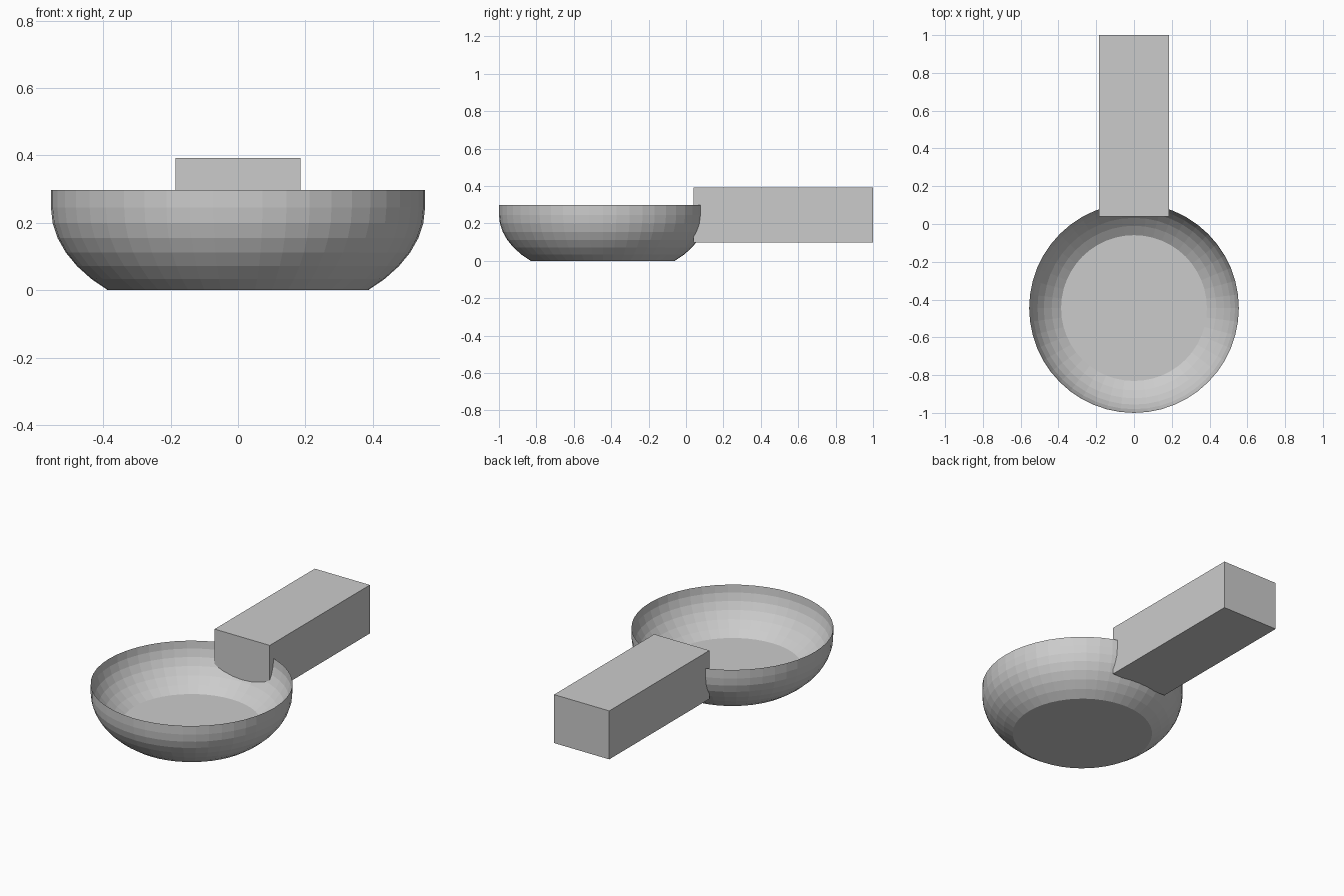
import bpy, bmesh, math

if "Cube" in bpy.data.objects:
    bpy.data.objects.remove(bpy.data.objects["Cube"])

def finish(name, bm):
    mesh = bpy.data.meshes.new(name)
    bmesh.ops.recalc_face_normals(bm, faces=bm.faces[:])
    bm.to_mesh(mesh)
    bm.free()
    obj = bpy.data.objects.new(name, mesh)
    bpy.context.collection.objects.link(obj)
    return obj

# Bowl: outer wall and raised inner wall share one squashed-sphere curve
SEG, ROWS = 48, 6
R, FLOOR_R, RIM_Z, THICK = 0.555, 0.386, 0.298, 0.053
max_angle = math.acos(FLOOR_R / R)
depth = (RIM_Z - THICK) / math.sin(max_angle)

def curve(rim_z):
    angles = [max_angle * i / ROWS for i in range(ROWS + 1)]
    return [(R * math.cos(a), rim_z - depth * math.sin(a)) for a in angles]

inner = curve(RIM_Z)
outer = curve(RIM_Z - THICK)
profile = inner[::-1] + outer      # inner floor, up to the sharp rim, down outside

bm = bmesh.new()
rings = [[bm.verts.new((r * math.cos(2 * math.pi * k / SEG),
                        r * math.sin(2 * math.pi * k / SEG), z))
          for k in range(SEG)] for r, z in profile]
for a, b in zip(rings, rings[1:]):
    for k in range(SEG):
        n = (k + 1) % SEG
        bm.faces.new((a[k], b[k], b[n], a[n]))
# Flat inner floor and flat base
bm.faces.new(rings[0])
bm.faces.new(rings[-1])
bowl = finish("bowl", bm)
bowl.location = (0, -0.445, 0)

# Handle: plain block pushed through the back wall of the bowl
bm = bmesh.new()
bmesh.ops.create_cube(bm, size=1)
bmesh.ops.scale(bm, vec=(0.37, 0.96, 0.294), verts=bm.verts[:])
handle = finish("handle", bm)
handle.location = (0, 0.52, 0.245)
